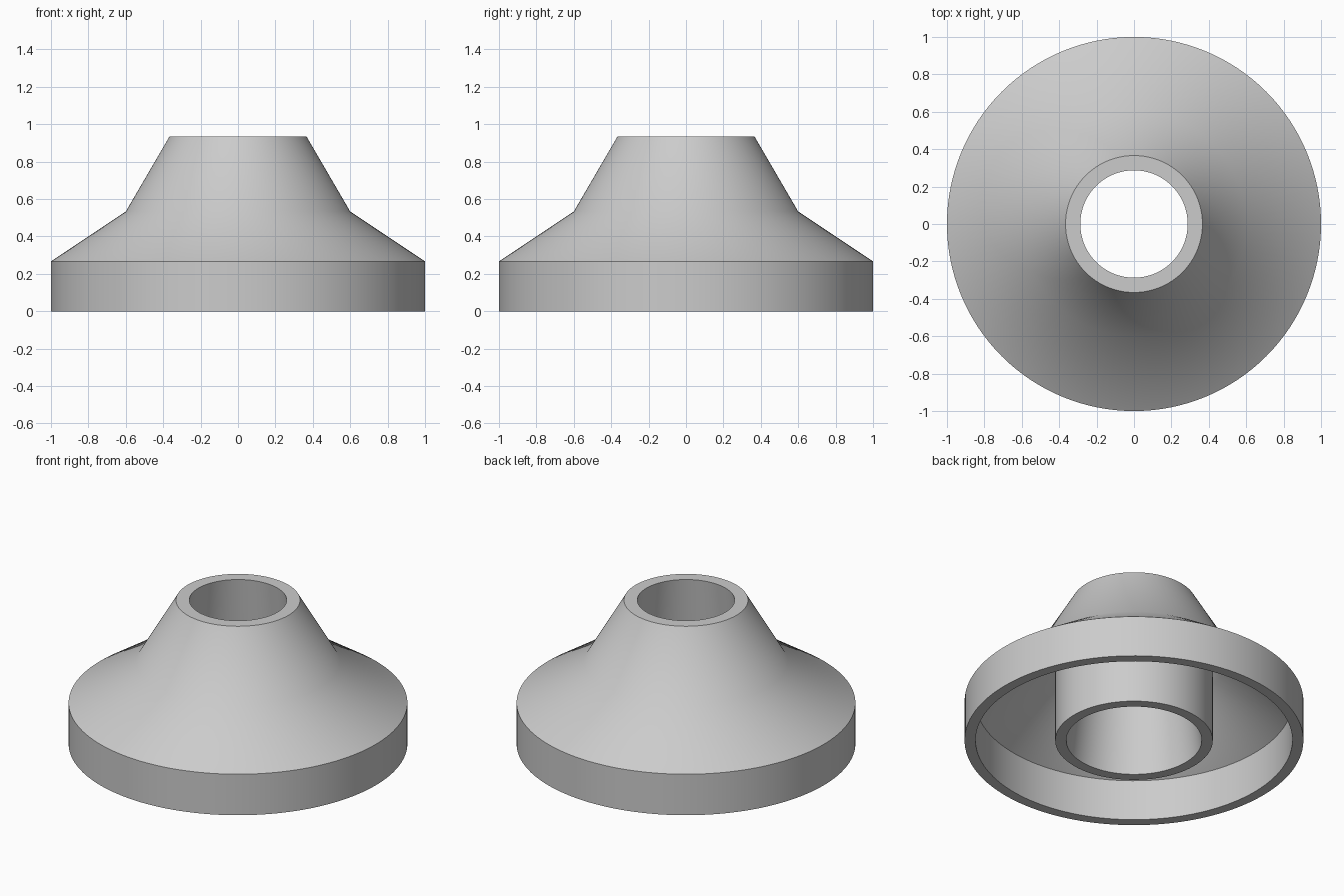
import bpy
import bmesh
import math

cube = bpy.data.objects.get("Cube")
if cube:
    bpy.data.objects.remove(cube, do_unlink=True)

SEGMENTS = 128
GREY = (0.6, 0.6, 0.6, 1.0)

# Plain grey material
grey = bpy.data.materials.new("plain_grey")
grey.use_nodes = True
grey.diffuse_color = GREY
grey.node_tree.nodes["Principled BSDF"].inputs["Base Color"].default_value = GREY


def lathe(name, profile, material):
    """Revolve a closed (radius, height) outline around z."""
    bm = bmesh.new()
    verts = [bm.verts.new((r, 0, z)) for r, z in profile]
    edges = [bm.edges.new((v, verts[i - 1])) for i, v in enumerate(verts)]
    bmesh.ops.spin(bm, geom=verts + edges, cent=(0, 0, 0), axis=(0, 0, 1),
                   angle=math.tau, steps=SEGMENTS, use_merge=True)
    bmesh.ops.remove_doubles(bm, verts=bm.verts, dist=0.0001)
    bmesh.ops.recalc_face_normals(bm, faces=bm.faces)
    mesh = bpy.data.meshes.new(name)
    bm.to_mesh(mesh)
    bm.free()
    mesh.materials.append(material)
    obj = bpy.data.objects.new(name, mesh)
    bpy.context.collection.objects.link(obj)
    bpy.ops.object.select_all(action="DESELECT")
    obj.select_set(True)
    bpy.context.view_layer.objects.active = obj
    bpy.ops.object.shade_smooth_by_angle(angle=math.radians(29))
    return obj


# Stepped cone shell: rim, shoulder and neck outside, then bore, hub and cavity
outside = [(1.0, 0.0), (1.0, 0.267), (0.6, 0.533), (0.366, 0.935)]
bore = [(0.287, 0.935), (0.4, 0.0)]
hub_and_cavity = [(0.465, 0.0), (0.465, 0.645), (0.533, 0.533),
                  (0.935, 0.265), (0.935, 0.0)]
lathe("flanged_cone", outside + bore + hub_and_cavity, grey)
